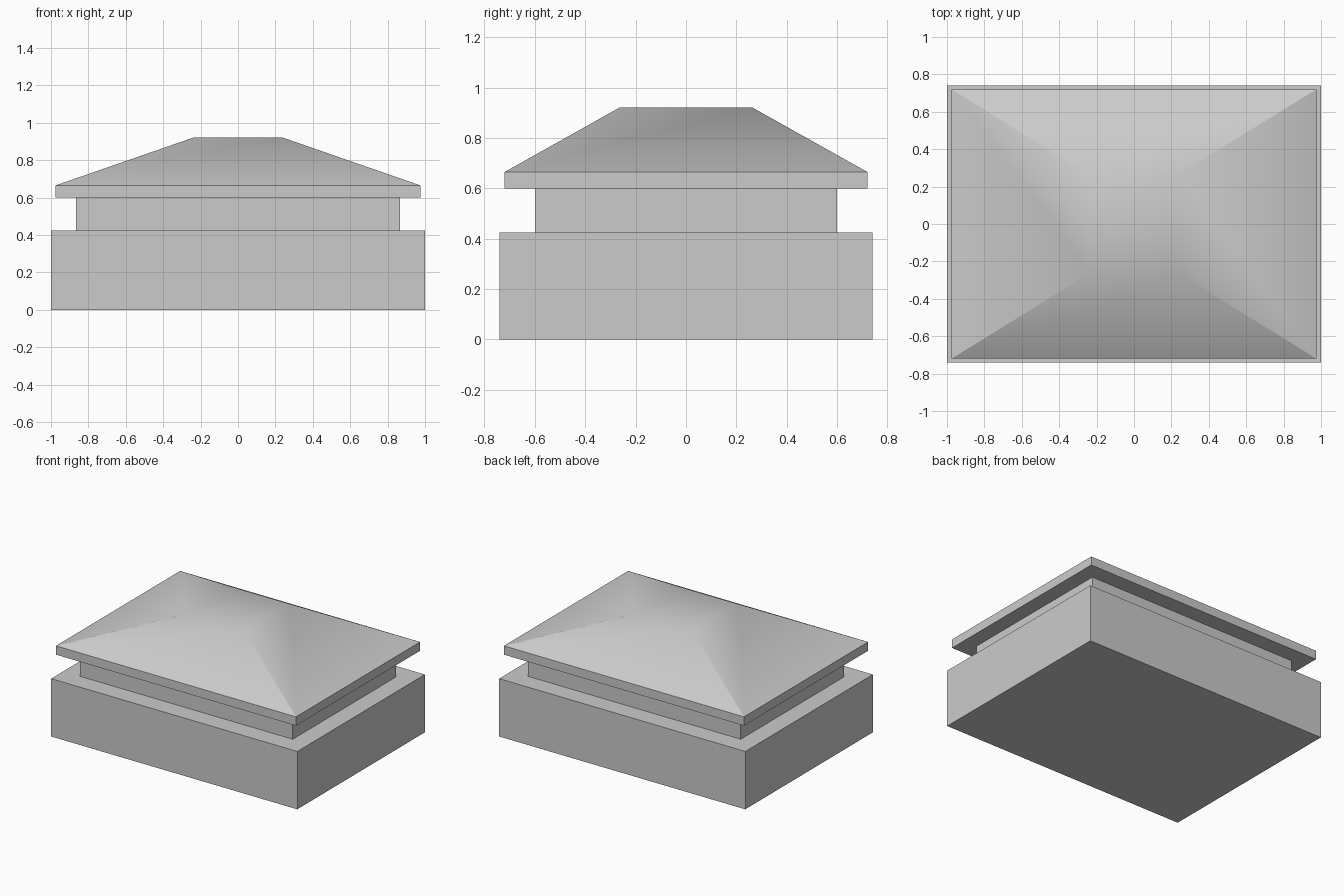
import bpy, bmesh, math

cube = bpy.data.objects.get("Cube")
if cube:
    bpy.data.objects.remove(cube, do_unlink=True)

# Single plain grey for every part
grey = bpy.data.materials.new("plain_grey")
grey.use_nodes = True
colour = (0.6, 0.6, 0.6, 1)
grey.diffuse_color = colour
grey.node_tree.nodes["Principled BSDF"].inputs["Base Color"].default_value = colour


def loft(name, sections):
    """Closed solid through rectangles given as (half x, half y, z)."""
    bm = bmesh.new()
    rings = [[bm.verts.new((sx * hx, sy * hy, z))
              for sx, sy in ((-1, -1), (1, -1), (1, 1), (-1, 1))]
             for hx, hy, z in sections]
    bm.faces.new(rings[0][::-1])
    bm.faces.new(rings[-1])
    for low, high in zip(rings, rings[1:]):
        for i in range(4):
            j = (i + 1) % 4
            bm.faces.new((low[i], low[j], high[j], high[i]))
    mesh = bpy.data.meshes.new(name)
    bm.to_mesh(mesh)
    bm.free()
    mesh.materials.append(grey)
    obj = bpy.data.objects.new(name, mesh)
    bpy.context.collection.objects.link(obj)
    return obj


# Block base and recessed neck
loft("base", [(1, 0.74, 0), (1, 0.74, 0.425)])
loft("neck", [(0.865, 0.6, 0.425), (0.865, 0.6, 0.6)])

# Overhanging lid: thin rim, hipped slopes and a flat crown
lid = loft("lid", [(0.975, 0.72, 0.6), (0.975, 0.72, 0.665), (0.24, 0.265, 0.92)])

# Crown edges blend softly while hips and rim stay crisp
bpy.ops.object.select_all(action="DESELECT")
lid.select_set(True)
bpy.context.view_layer.objects.active = lid
bpy.ops.object.shade_smooth_by_angle(angle=math.radians(30))
